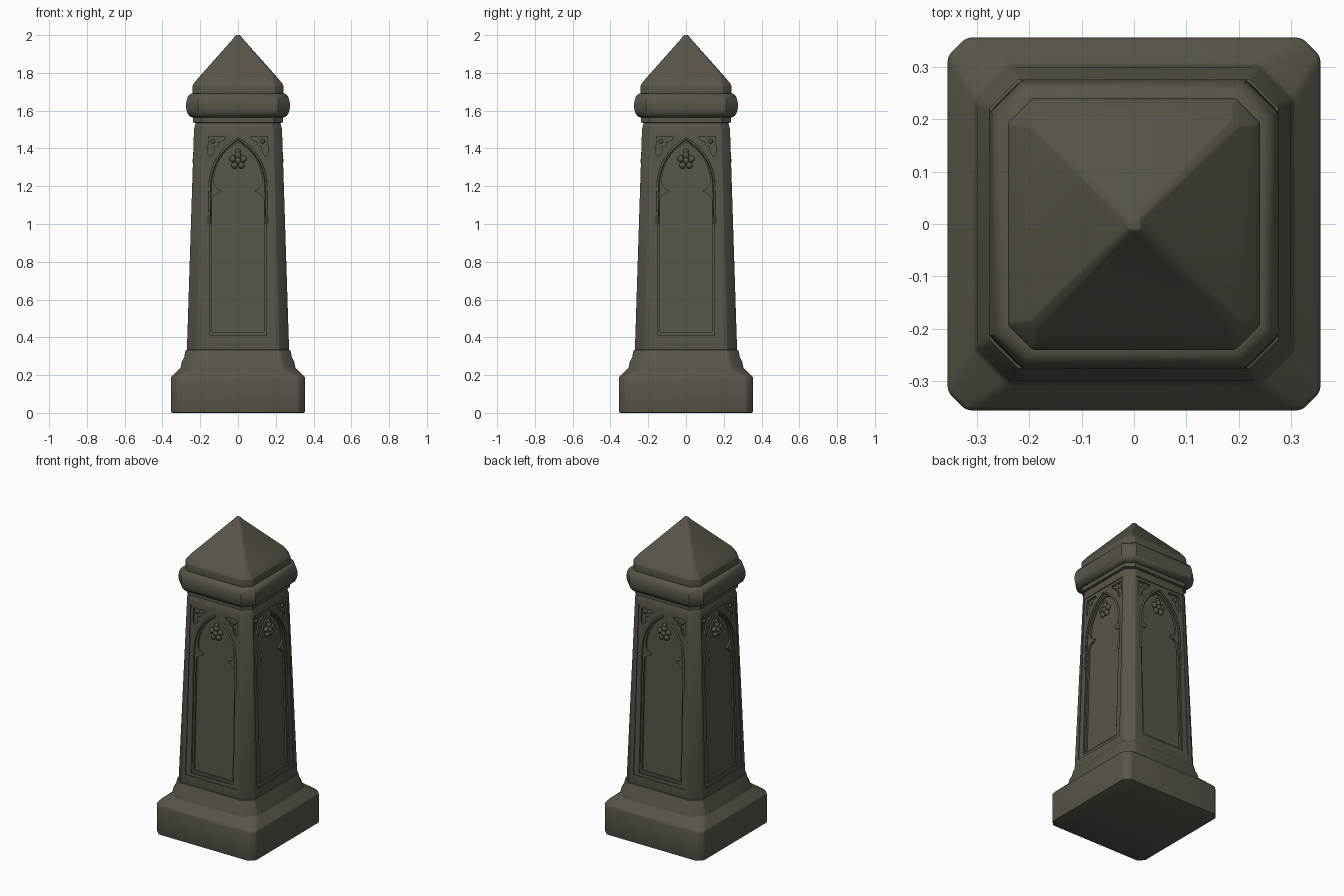
import bpy, bmesh, math
from mathutils import Matrix, Vector

if "Cube" in bpy.data.objects:
    bpy.data.objects.remove(bpy.data.objects["Cube"])

stone = bpy.data.materials.new("dark olive stone")
stone.diffuse_color = (0.10, 0.09, 0.068, 1)
stone.use_nodes = True
stone.node_tree.nodes["Principled BSDF"].inputs["Base Color"].default_value = stone.diffuse_color


def make(name, bm, angle=35, bevel=0):
    bmesh.ops.recalc_face_normals(bm, faces=bm.faces)
    me = bpy.data.meshes.new(name)
    bm.to_mesh(me)
    bm.free()
    ob = bpy.data.objects.new(name, me)
    bpy.context.collection.objects.link(ob)
    me.materials.append(stone)
    bpy.ops.object.select_all(action='DESELECT')
    ob.select_set(True)
    bpy.context.view_layer.objects.active = ob
    if bevel:
        m = ob.modifiers.new("soft edges", 'BEVEL')
        m.width, m.segments, m.limit_method = bevel, 2, 'ANGLE'
        m.angle_limit = math.radians(25)
        bpy.ops.object.modifier_apply(modifier=m.name)
    bpy.ops.object.shade_smooth_by_angle(angle=math.radians(angle))
    return ob


def loft(name, rings, **kw):
    """Stack of corner-cut squares: (height, half width, corner cut)."""
    bm = bmesh.new()
    loops = []
    for z, h, c in rings:
        k = h - c
        pts = [(h, -k), (h, k), (k, h), (-k, h), (-h, k), (-h, -k), (-k, -h), (k, -h)]
        loops.append([bm.verts.new((x, y, z)) for x, y in pts])
    for a, b in zip(loops, loops[1:]):
        for i in range(8):
            j = (i + 1) % 8
            bm.faces.new((a[i], a[j], b[j], b[i]))
    bm.faces.new(loops[0][::-1])
    bm.faces.new(loops[-1])
    return make(name, bm, **kw)


# Stepped plinth, moulding and pointed cap
loft("plinth", [(0, .355, .035), (.19, .355, .035), (.24, .303, .066), (.27, .298, .065),
                (.295, .285, .058), (.335, .277, .055)], bevel=.008)
loft("collar", [(1.534, .225, .045), (1.538, .237, .047), (1.566, .237, .047)])
loft("round_moulding", [(1.628 - .064 * math.cos(t), .236 + .039 * math.sin(t) ** .8,
                         .048 + .014 * math.sin(t))
                        for t in [math.pi * i / 12 * .9999 for i in range(13)]], angle=40)
loft("pointed_cap", [(1.66, .24, .047), (1.735, .24, .047), (1.75, .230, .042), (1.785, .200, .014),
                     (1.983, .024, .007), (2.0, .012, .005)], bevel=.004)

# Tapered shaft
Z0, Z1, H0, H1 = .32, 1.50, .271, .233
shaft = loft("shaft", [(Z0, H0, .052), (Z1, H1, .047), (1.545, .222, .045)], bevel=.004)


def face_point(a, u, z, d):
    """Point on shaft side a: u across, z up, d deep into the stone."""
    h = H0 + (H1 - H0) * (z - Z0) / (Z1 - Z0)
    return Matrix.Rotation(a, 3, 'Z') @ Vector((u, -(h - d), z))


SIDES = [i * math.pi / 2 for i in range(4)]


def carve(name, outlines, depth):
    bm = bmesh.new()
    for a in SIDES:
        for pts in outlines:
            f = [bm.verts.new(face_point(a, u, z, -.03)) for u, z in pts]
            b = [bm.verts.new(face_point(a, u, z, depth)) for u, z in pts]
            n = len(pts)
            bm.faces.new(f)
            bm.faces.new(b[::-1])
            for i in range(n):
                bm.faces.new((f[i], b[i], b[(i + 1) % n], f[(i + 1) % n]))
    cut = make(name, bm)
    cut.hide_render = True
    bpy.context.view_layer.objects.active = shaft
    m = shaft.modifiers.new(name, 'BOOLEAN')
    m.object, m.operation, m.solver = cut, 'DIFFERENCE', 'EXACT'
    bpy.ops.object.modifier_apply(modifier=m.name)
    bpy.data.objects.remove(cut)


def arc(cx, cz, r, a0, a1, n):
    return [(cx + r * math.cos(math.radians(a0 + (a1 - a0) * i / n)),
             cz + r * math.sin(math.radians(a0 + (a1 - a0) * i / n))) for i in range(n + 1)]


def both(right):
    """Close a right-hand outline by mirroring it."""
    return right + [(-u, z) for u, z in reversed(right) if u > 1e-4]


# Pointed arch: radius wider than the opening, meeting on the centre line
def arch(w, z, r):
    return arc(w - r, z, r, 0, math.degrees(math.acos((r - w) / r)), 14)


outer = arch(.148, 1.20, .285)
inner = arch(.128, 1.225, .23)
outer[-1], inner[-1] = (0, outer[-1][1]), (0, inner[-1][1])
# Lower lights end in rounded shoulders and cusps below the upper foil
trefoil = [(.138, .425), (.138, 1.12)] + arc(.093, 1.12, .045, 20, 80, 5) + [(.088, 1.178)] \
    + arc(.083, 1.225, .045, -70, -10, 5) + inner[1:]
corner = [(.155, 1.462), (.07, 1.462), (.075, 1.445), (.10, 1.437), (.105, 1.415), (.125, 1.41),
          (.13, 1.375), (.147, 1.355), (.16, 1.37)]

carve("panel_cutter", [both([(.187, .39), (.176, 1.48)])], .005)
carve("arch_cutter", [both([(.150, .41)] + outer)], .014)
carve("trefoil_cutter", [both(trefoil)], .026)
carve("spandrel_cutter", [corner, [(-u, z) for u, z in corner]], .016)
bpy.ops.object.select_all(action='DESELECT')
shaft.select_set(True)
bpy.context.view_layer.objects.active = shaft
bpy.ops.object.shade_smooth_by_angle(angle=math.radians(30))


# Raised ribs following the arch
def rib(name, path, depth, r):
    bm = bmesh.new()
    for a in SIDES:
        prev = None
        for i, (u, z) in enumerate(path):
            p, q = path[max(i - 1, 0)], path[min(i + 1, len(path) - 1)]
            t = Vector((q[0] - p[0], q[1] - p[1])).normalized()
            ring = []
            for k in range(6):
                s, e = r * math.cos(k * math.pi / 3), r * math.sin(k * math.pi / 3)
                ring.append(bm.verts.new(face_point(a, u - t.y * s, z + t.x * s, depth + e)))
            if prev:
                for k in range(6):
                    bm.faces.new((prev[k], prev[(k + 1) % 6], ring[(k + 1) % 6], ring[k]))
            else:
                bm.faces.new(ring[::-1])
            prev = ring
        bm.faces.new(prev)
    make(name, bm, angle=60)


rib("arch_rib", [(.152, 1.0)] + outer + [(-u, z) for u, z in outer[-2::-1]] + [(-.152, 1.0)], .006, .007)

# Carved flower hanging under each arch, and small buds in the spandrels
bm = bmesh.new()


def blob(a, u, z, d, r):
    m = Matrix.Translation(face_point(a, u, z, d)) @ Matrix.Rotation(a, 4, 'Z') @ Matrix.Diagonal((1, .8, 1, 1))
    bmesh.ops.create_uvsphere(bm, u_segments=10, v_segments=6, radius=r, matrix=m)


for a in SIDES:
    blob(a, 0, 1.335, .010, .017)
    for k in range(5):
        t = math.radians(90 + 72 * k)
        blob(a, .03 * math.cos(t), 1.335 + .03 * math.sin(t), .016, .018)
    blob(a, 0, 1.385, .02, .014)
    for s in (-1, 1):
        blob(a, s * .132, 1.437, .014, .012)
make("carved_flowers", bm, angle=60)
